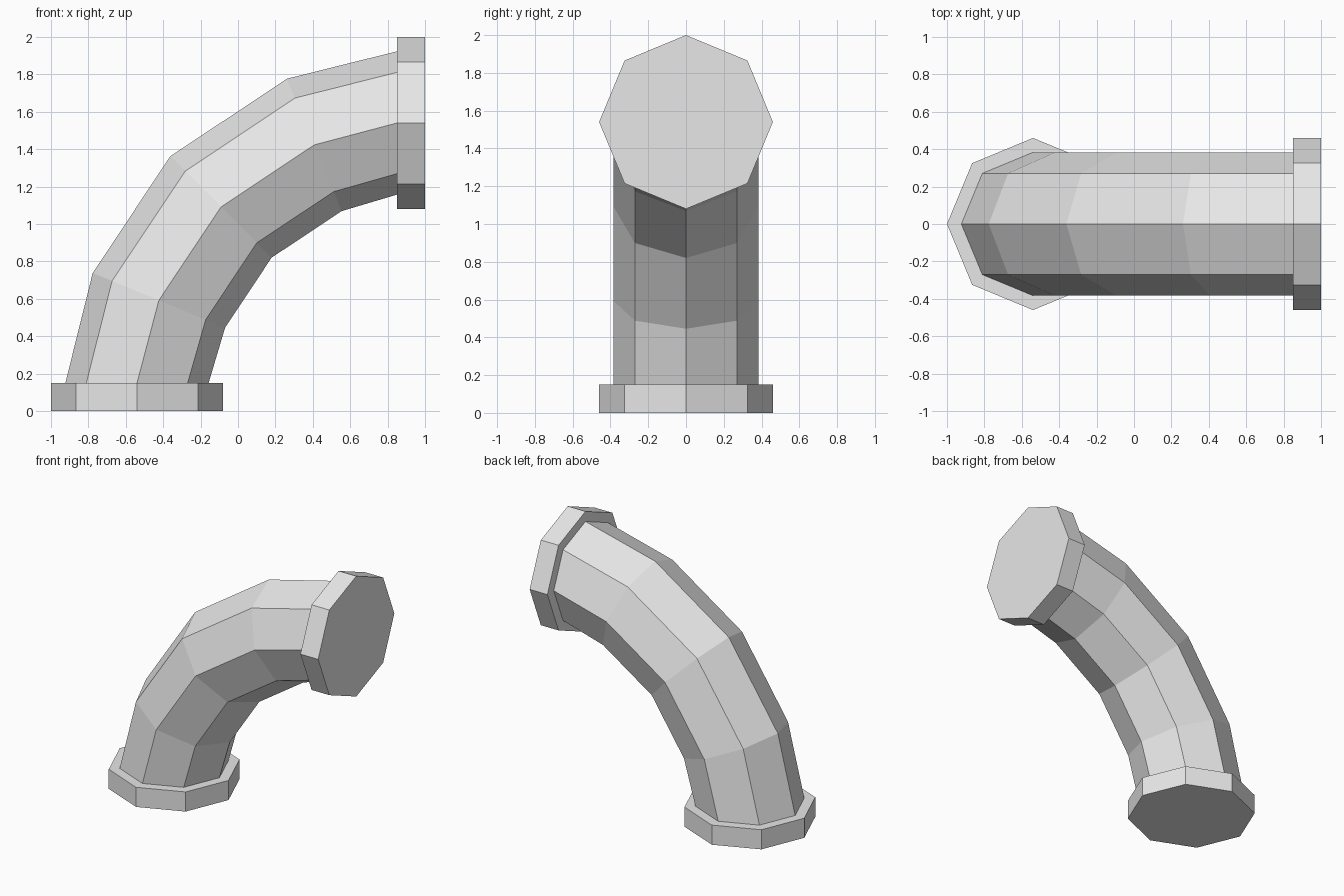
import bpy
import bmesh
from math import sin, cos, tau, radians
from mathutils import Vector

cube = bpy.data.objects.get("Cube")
if cube:
    bpy.data.objects.remove(cube, do_unlink=True)

SIDES = 8
PIPE_RADIUS = 0.383
FLANGE_RADIUS = 0.46

# Single plain grey
grey = bpy.data.materials.new("light_grey")
grey.use_nodes = True
colour = (0.8, 0.8, 0.8, 1)
grey.diffuse_color = colour
grey.node_tree.nodes["Principled BSDF"].inputs["Base Color"].default_value = colour


def loft(name, stations, radius, capped):
    """Skin octagonal rings; each station is (x, z, bend angle in degrees)."""
    bm = bmesh.new()
    rings = []
    for x, z, bend in stations:
        outward = Vector((-cos(radians(bend)), 0, sin(radians(bend))))
        side = Vector((0, 1, 0))
        rings.append([
            bm.verts.new(Vector((x, 0, z)) + radius *
                         (outward * cos(tau * i / SIDES) + side * sin(tau * i / SIDES)))
            for i in range(SIDES)])
    for a, b in zip(rings, rings[1:]):
        for i in range(SIDES):
            j = (i + 1) % SIDES
            bm.faces.new((a[i], b[i], b[j], a[j]))
    if capped:
        bm.faces.new(rings[0])
        bm.faces.new(rings[-1][::-1])
    bmesh.ops.recalc_face_normals(bm, faces=bm.faces)
    mesh = bpy.data.meshes.new(name)
    bm.to_mesh(mesh)
    bm.free()
    mesh.materials.append(grey)
    obj = bpy.data.objects.new(name, mesh)
    bpy.context.collection.objects.link(obj)
    return obj


# Curved pipe, turning from vertical to horizontal
loft("pipe_bend", [(-0.54, 0.15, 0), (-0.423, 0.592, 22.5), (-0.091, 1.091, 45),
                   (0.408, 1.423, 67.5), (0.85, 1.54, 90)], PIPE_RADIUS, False)

# Solid end flanges
loft("bottom_flange", [(-0.54, 0, 0), (-0.54, 0.15, 0)], FLANGE_RADIUS, True)
loft("outlet_flange", [(0.85, 1.54, 90), (1, 1.54, 90)], FLANGE_RADIUS, True)
